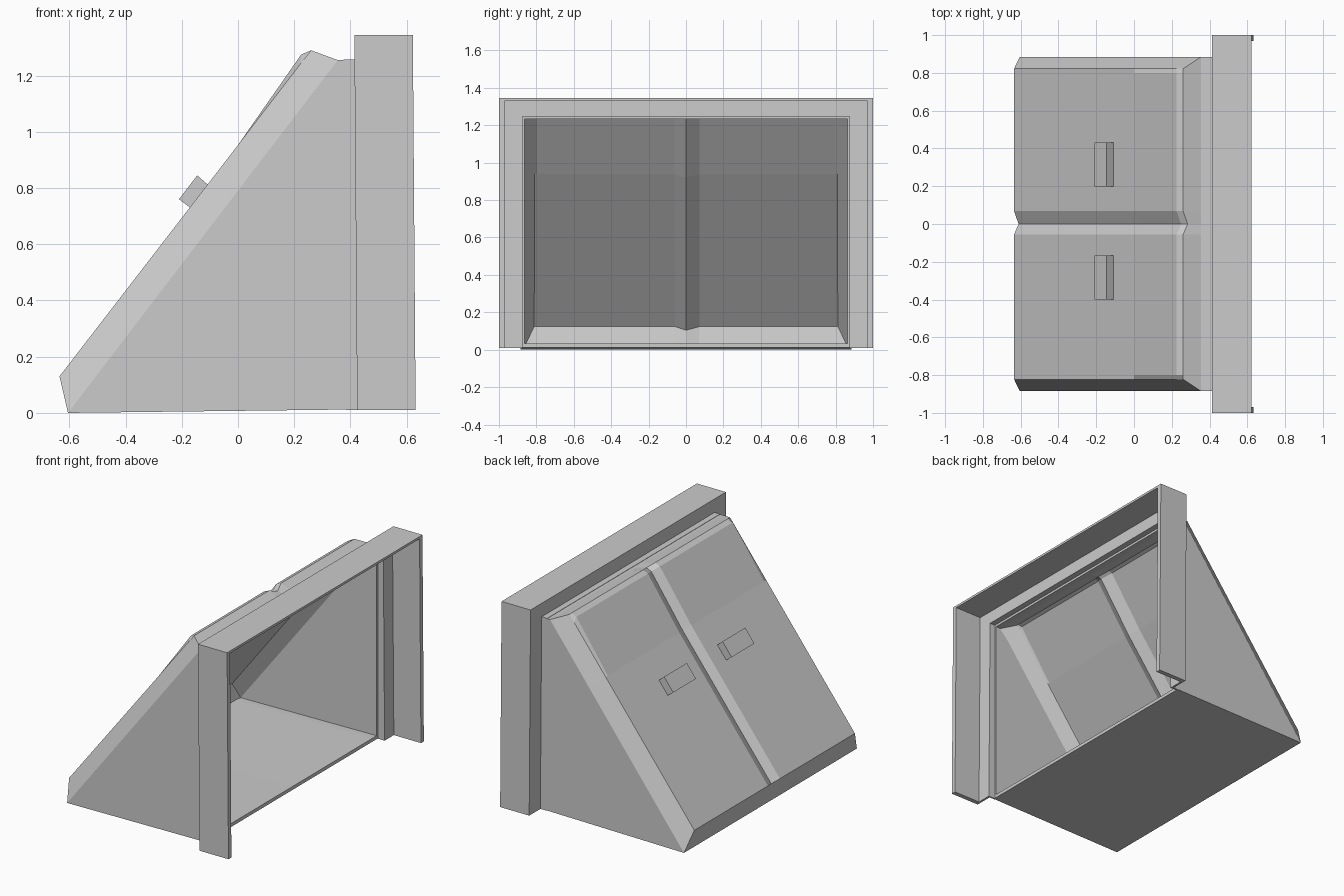
import bpy
import bmesh
from mathutils import Vector

cube = bpy.data.objects.get("Cube")
if cube:
    bpy.data.objects.remove(cube, do_unlink=True)

grey = bpy.data.materials.new("plain grey")
grey.use_nodes = True
grey.diffuse_color = (0.6, 0.6, 0.6, 1)
grey.node_tree.nodes["Principled BSDF"].inputs["Base Color"].default_value = (0.6, 0.6, 0.6, 1)


def make_object(name, bm):
    mesh = bpy.data.meshes.new(name)
    bm.to_mesh(mesh)
    bm.free()
    mesh.materials.append(grey)
    obj = bpy.data.objects.new(name, mesh)
    bpy.context.collection.objects.link(obj)
    return obj


def extrude_polygon(name, points, offset):
    """Close a flat polygon into a prism along the offset."""
    bm = bmesh.new()
    face = bm.faces.new([bm.verts.new(p) for p in points])
    out = bmesh.ops.extrude_face_region(bm, geom=[face], use_keep_orig=True)
    moved = [v for v in out["geom"] if isinstance(v, bmesh.types.BMVert)]
    bmesh.ops.translate(bm, verts=moved, vec=offset)
    bmesh.ops.recalc_face_normals(bm, faces=bm.faces)
    return make_object(name, bm)


# Hopper shell: side profiles (x, z) lofted across the width
MOUTH = 0.39
low_front, toe = (MOUTH, 0.012), (-0.605, 0.0)
knee, mid, crest = (-0.635, 0.13), (0.0, 0.953), (0.26, 1.29)
flush_lip, raised_lip = (0.225, 1.245), (0.225, 1.275)
shoulder, top_front = (0.355, 1.255), (MOUTH, 1.255)


def sink(p):
    return (p[0] + 0.024, p[1] - 0.018)


def along(t):
    return tuple(Vector(toe).lerp(Vector(shoulder), t))


side = [low_front, toe, toe, along(0.7), along(0.93), shoulder, shoulder, top_front]
edge = [low_front, toe, knee, mid, flush_lip, crest, shoulder, top_front]
plate = [low_front, toe, knee, mid, raised_lip, crest, shoulder, top_front]
groove = [low_front, toe] + [sink(p) for p in plate[2:6]] + [shoulder, top_front]
stations = [(-0.885, side), (-0.822, edge), (-0.80, plate), (-0.055, plate), (0, groove),
            (0.068, plate), (0.80, plate), (0.822, edge), (0.885, side)]

bm = bmesh.new()
rows = [[bm.verts.new((x, y, z)) for x, z in profile] for y, profile in stations]
for a, b in zip(rows, rows[1:]):
    for i in range(len(a) - 1):
        bm.faces.new((a[i], a[i + 1], b[i + 1], b[i]))
bm.faces.new(rows[0][::-1])
bm.faces.new(rows[-1])
bmesh.ops.remove_doubles(bm, verts=bm.verts, dist=0.0001)
shell = make_object("hopper_shell", bm)
solid = shell.modifiers.new("wall thickness", "SOLIDIFY")
solid.thickness = 0.022
solid.offset = -1
solid.use_even_offset = True
solid.use_quality_normals = True


# Mouth frame: nested arches, open at the bottom
def arch(name, outer, inner, x0, x1):
    (ow, oh), (iw, ih) = outer, inner
    base = 0.01
    outline = [(-ow, base), (-ow, oh), (ow, oh), (ow, base),
               (iw, base), (iw, ih), (-iw, ih), (-iw, base)]
    obj = extrude_polygon(name, [(x0, y, z) for y, z in outline], (x1 - x0, 0, 0))
    # Slight lean: the feet stand a little further out
    for v in obj.data.vertices:
        v.co.x += 0.01 * (1 - v.co.z / 1.345)
    return obj


rim, inset, sleeve, bore = (1.0, 1.345), (0.97, 1.33), (0.885, 1.257), (0.875, 1.248)
arch("frame_rim", rim, inset, 0.414, 0.622)
arch("frame_flange", inset, bore, 0.414, 0.428)
arch("frame_sleeve", sleeve, bore, 0.375, 0.428)

# Grip blocks on the sloping plate
grip = [(-0.17, 0.73), (-0.21, 0.76), (-0.145, 0.845), (-0.105, 0.81)]
for name, y in (("left_grip", 0.198), ("right_grip", -0.4)):
    extrude_polygon(name, [(x, y, z) for x, z in grip], (0, 0.233, 0))
